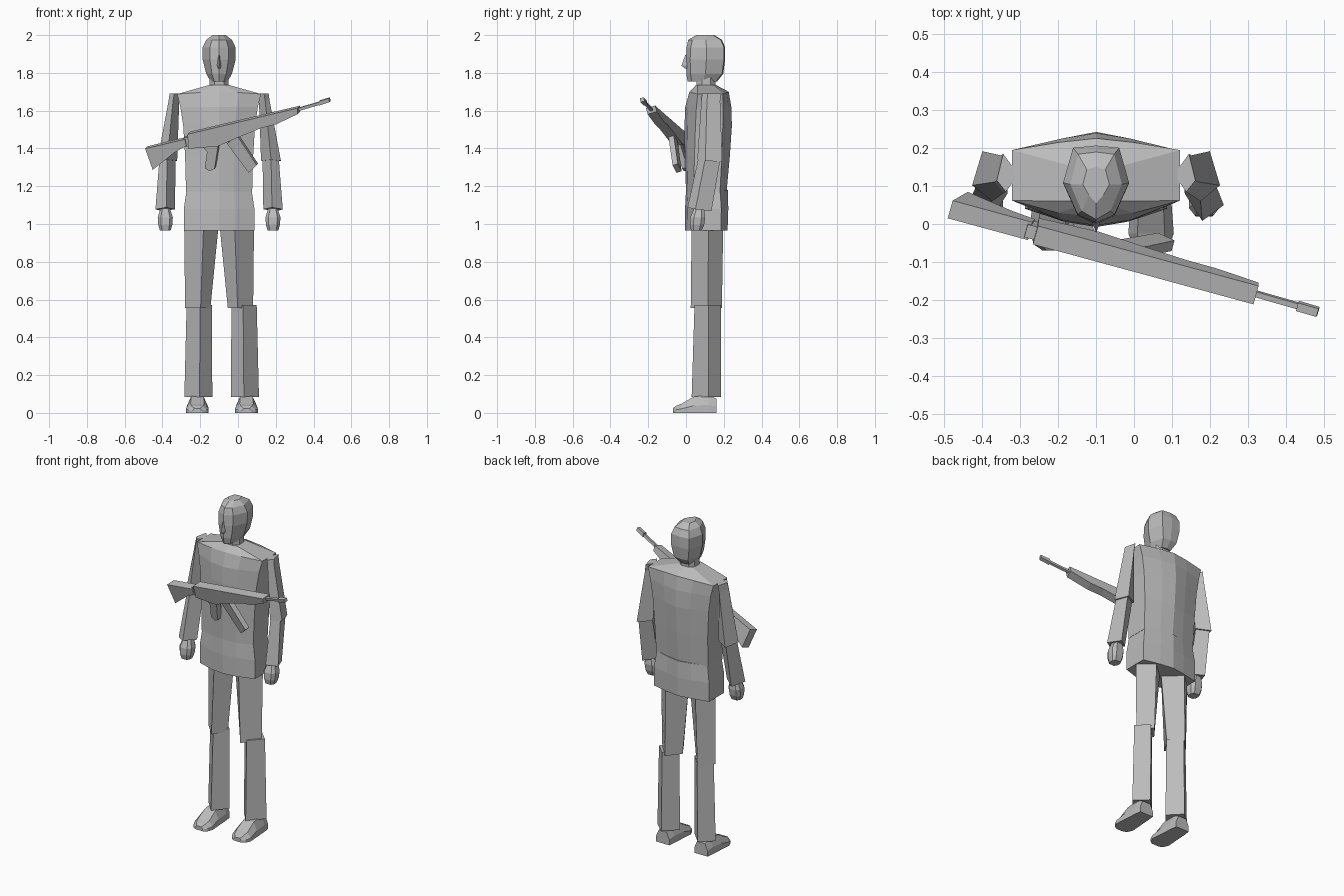
import bpy, bmesh
from mathutils import Vector

cube = bpy.data.objects.get("Cube")
if cube:
    bpy.data.objects.remove(cube, do_unlink=True)

GREY = (0.5, 0.5, 0.5, 1.0)
mat = bpy.data.materials.new("plain grey")
mat.use_nodes = True
mat.diffuse_color = GREY
bsdf = next(n for n in mat.node_tree.nodes if n.type == 'BSDF_PRINCIPLED')
bsdf.inputs["Base Color"].default_value = GREY

CX = -0.10  # middle of the body


def loft(name, rings):
    """Skin a list of equal-length point rings and cap both ends."""
    bm = bmesh.new()
    loops = [[bm.verts.new(p) for p in ring] for ring in rings]
    n = len(rings[0])
    for a, b in zip(loops, loops[1:]):
        for i in range(n):
            j = (i + 1) % n
            bm.faces.new((a[i], a[j], b[j], b[i]))
    bm.faces.new(loops[0])
    bm.faces.new(loops[-1])
    bmesh.ops.recalc_face_normals(bm, faces=bm.faces[:])
    me = bpy.data.meshes.new(name)
    bm.to_mesh(me)
    bm.free()
    me.materials.append(mat)
    ob = bpy.data.objects.new(name, me)
    bpy.context.scene.collection.objects.link(ob)
    return ob


def body_ring(z, hw, fc, fk, bk, bc, drop=0.0):
    """Ten-point section: front centre/corner and back corner/centre depths."""
    fm, bmid = fc + (fk - fc) * 0.25, bc + (bk - bc) * 0.35
    half = [(0, fc, 0), (0.45, fm, 0.3), (1, fk, 1), (1, bk, 1), (0.45, bmid, 0.3), (0, bc, 0)]
    pts = half + [(-u, y, d) for u, y, d in half[4:0:-1]]
    return [(CX + u * hw, y, z - d * drop) for u, y, d in pts]


# Jacket: upper body, then the lower skirt
loft("jacket_upper", [
    body_ring(1.17, 0.175, 0.0, 0.04, 0.18, 0.215),
    body_ring(1.36, 0.180, -0.006, 0.045, 0.19, 0.232),
    body_ring(1.52, 0.190, -0.008, 0.05, 0.195, 0.243),
    body_ring(1.62, 0.205, -0.004, 0.055, 0.197, 0.24),
    body_ring(1.70, 0.222, 0.018, 0.062, 0.195, 0.226, 0.012),
    body_ring(1.735, 0.055, 0.052, 0.06, 0.15, 0.16),
])
loft("jacket_skirt", [
    body_ring(0.965, 0.187, -0.004, 0.04, 0.185, 0.22),
    body_ring(1.08, 0.187, -0.005, 0.04, 0.187, 0.224),
    body_ring(1.18, 0.172, 0.0, 0.045, 0.18, 0.222),
])

# Neck
loft("neck", [[(CX + u * 0.05, y, z) for u, y in
               [(-0.5, 0.055), (0.5, 0.055), (1, 0.085), (1, 0.13), (0.5, 0.155),
                (-0.5, 0.155), (-1, 0.13), (-1, 0.085)]] for z in (1.72, 1.79)])


# Head: faceted skull with a narrow face plane
def head_ring(z, hw, yf, yb):
    half = [(0, yf), (0.56, yf + 0.022), (1, yf * 0.48 + yb * 0.52), (0.7, yb - 0.006), (0, yb)]
    pts = half + [(-u, y) for u, y in half[3:0:-1]]
    return [(CX + u * hw, y, z) for u, y in pts]


loft("head", [
    head_ring(1.755, 0.045, 0.008, 0.165),
    head_ring(1.795, 0.068, 0.002, 0.197),
    head_ring(1.87, 0.087, 0.0, 0.207),
    head_ring(1.935, 0.087, 0.003, 0.207),
    head_ring(1.975, 0.068, 0.012, 0.19),
    head_ring(2.0, 0.035, 0.055, 0.15),
])

# Nose: small wedge
loft("nose", [
    [(CX - 0.007, 0.012, 1.895), (CX, -0.004, 1.895), (CX + 0.007, 0.012, 1.895)],
    [(CX - 0.013, 0.012, 1.838), (CX, -0.024, 1.838), (CX + 0.013, 0.012, 1.838)],
    [(CX - 0.010, 0.012, 1.822), (CX, -0.004, 1.822), (CX + 0.010, 0.012, 1.822)],
])


def limb(name, side, sections, shift=0.0):
    """Four-sided limb; each section is (z, four (offset, y) corners, z rise at front)."""
    rings = []
    for z, pts, rise in sections:
        rings.append([(CX + side * (u + shift), y, z + (rise if i == 0 else -rise if i == 2 else 0))
                      for i, (u, y) in enumerate(pts)])
    return loft(name, rings)


# Corners run front, outer, back, inner
SHOULDER = [(0.238, 0.085), (0.262, 0.115), (0.245, 0.185), (0.205, 0.13)]
ELBOW = [(0.275, 0.06), (0.327, 0.102), (0.300, 0.192), (0.222, 0.145)]
FOREARM_TOP = [(0.275, 0.065), (0.316, 0.102), (0.296, 0.182), (0.230, 0.14)]
CUFF = [(0.280, 0.008), (0.337, 0.05), (0.302, 0.135), (0.234, 0.08)]
HIP = [(0.082, 0.03), (0.185, 0.12), (0.100, 0.197), (0.002, 0.11)]
KNEE = [(0.098, 0.025), (0.180, 0.115), (0.110, 0.19), (0.046, 0.11)]
SHIN_TOP = [(0.100, 0.045), (0.172, 0.12), (0.105, 0.186), (0.038, 0.115)]
HEM = [(0.104, 0.03), (0.184, 0.118), (0.110, 0.186), (0.036, 0.11)]

for side, label in ((1, "left"), (-1, "right")):
    # Sleeves
    limb(label + "_upper_arm", side,
         [(1.69, SHOULDER, 0.0), (1.65, [(u + 0.006, y - 0.004) for u, y in SHOULDER], 0.0),
          (1.335, ELBOW, 0.006)])
    limb(label + "_forearm", side, [(1.345, FOREARM_TOP, 0.0), (1.078, CUFF, 0.01)])

    # Hand: eight-sided, widest at the knuckles
    hand = []
    for z, w, d, cy in ((1.085, 0.024, 0.026, 0.07), (1.035, 0.040, 0.040, 0.062),
                        (0.995, 0.037, 0.038, 0.058), (0.965, 0.028, 0.028, 0.055)):
        corners = [(1, .5), (.6, 1), (-.6, 1), (-1, .5), (-1, -.5), (-.6, -1), (.6, -1), (1, -.5)]
        hand.append([(CX + side * 0.285 + a * w, cy + b * d, z) for a, b in corners])
    loft(label + "_hand", hand)

    # Trouser leg; the left lower leg stands slightly further out
    shift = 0.03 if side > 0 else 0.0
    limb(label + "_thigh", side, [(1.0, HIP, 0.0), (0.555, KNEE, 0.0)])
    limb(label + "_shin", side, [(0.57, SHIN_TOP, 0.0), (0.085, HEM, 0.0)],
         shift * 0.9)

    # Shoe: sections from heel to toe (y, half width, top height)
    fx = CX + side * (0.115 + shift)
    shoe = []
    for y, w, h in ((0.162, 0.045, 0.075), (0.12, 0.050, 0.095), (0.04, 0.055, 0.085),
                    (-0.025, 0.060, 0.048), (-0.055, 0.048, 0.036), (-0.07, 0.026, 0.024)):
        shoe.append([(fx - w, y, 0), (fx + w, y, 0), (fx + w, y, h * 0.45),
                     (fx + w * 0.6, y, h), (fx - w * 0.6, y, h), (fx - w, y, h * 0.45)])
    loft(label + "_shoe", shoe)


# Rifle: side profiles laid on a slanted, slightly rolled plane and thickened
NORMAL = Vector((0.26, 0.93, 0.26)).normalized()


def plate(name, profile, thick):
    base = [Vector((x, -0.098 - 0.279 * x + 0.28 * (1.536 + 0.262 * x - z), z)) for x, z in profile]
    return loft(name, [[p + NORMAL * s * thick / 2 for p in base] for s in (-1, 1)])


plate("rifle_stock", [(-0.485, 1.405), (-0.275, 1.455), (-0.268, 1.42), (-0.33, 1.385),
                      (-0.445, 1.293)], 0.05)
plate("rifle_stock_joint", [(-0.285, 1.46), (-0.25, 1.468), (-0.25, 1.418), (-0.285, 1.41)], 0.036)
plate("rifle_body", [(-0.26, 1.482), (0.322, 1.62), (0.322, 1.588), (0.21, 1.535), (0.13, 1.515),
                     (0.0, 1.462), (-0.10, 1.418), (-0.258, 1.405)], 0.052)
plate("rifle_grip", [(-0.19, 1.42), (-0.16, 1.385), (-0.172, 1.30), (-0.145, 1.283),
                     (-0.12, 1.297), (-0.10, 1.43)], 0.03)
plate("rifle_magazine", [(-0.055, 1.43), (0.0, 1.47), (0.103, 1.315), (0.06, 1.275)], 0.03)
plate("rifle_barrel", [(0.31, 1.612), (0.44, 1.65), (0.44, 1.634), (0.31, 1.596)], 0.015)
plate("rifle_muzzle", [(0.43, 1.652), (0.484, 1.668), (0.487, 1.648), (0.433, 1.63)], 0.023)
